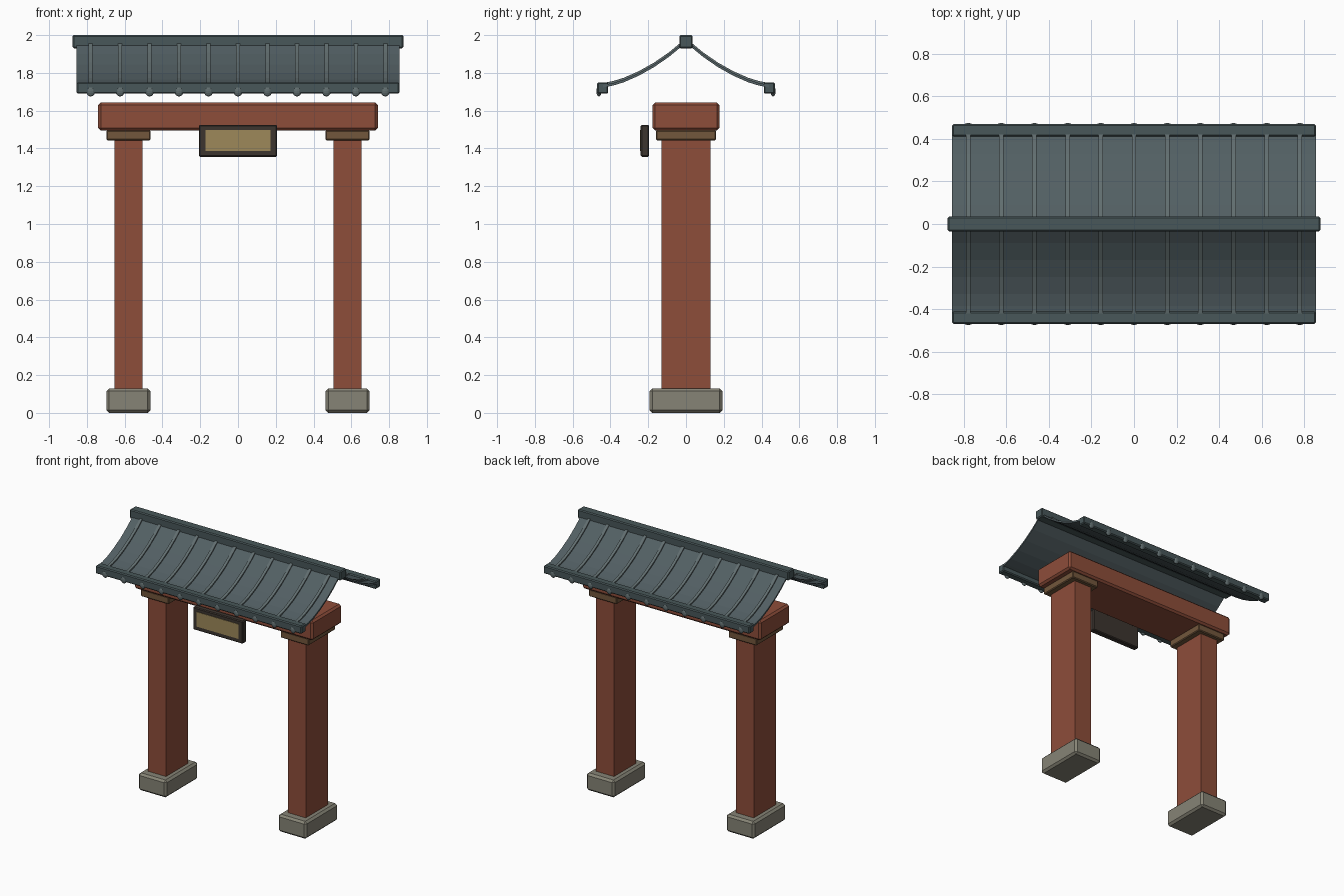
import bpy, bmesh
from mathutils import Matrix

if "Cube" in bpy.data.objects:
    bpy.data.objects.remove(bpy.data.objects["Cube"])


def material(name, r, g, b):
    m = bpy.data.materials.new(name)
    m.diffuse_color = (r, g, b, 1)
    m.use_nodes = True
    m.node_tree.nodes["Principled BSDF"].inputs["Base Color"].default_value = m.diffuse_color
    return m


RED = material("red_wood", 0.27, 0.075, 0.042)
STONE = material("stone", 0.24, 0.23, 0.18)
BROWN = material("bracket_wood", 0.17, 0.095, 0.045)
DARK = material("dark_wood", 0.045, 0.035, 0.028)
GOLD = material("gold_panel", 0.34, 0.25, 0.10)
TILE = material("roof_tile", 0.085, 0.115, 0.125)
TRIM = material("roof_trim", 0.065, 0.095, 0.10)
RIB = material("roof_rib", 0.12, 0.155, 0.16)


def finish(bm, name, mat):
    bmesh.ops.recalc_face_normals(bm, faces=bm.faces[:])
    me = bpy.data.meshes.new(name)
    bm.to_mesh(me)
    bm.free()
    me.materials.append(mat)
    ob = bpy.data.objects.new(name, me)
    bpy.context.collection.objects.link(ob)
    return ob


def box(name, x, y, z, mat, bevel=0.0):
    """Chamfered box from (min, max) ranges."""
    bm = bmesh.new()
    bmesh.ops.create_cube(bm, size=1)
    for v in bm.verts:
        v.co = [r[0] if c < 0 else r[1] for c, r in zip(v.co, (x, y, z))]
    if bevel:
        bmesh.ops.bevel(bm, geom=bm.edges[:], offset=bevel, segments=1, affect='EDGES')
    return finish(bm, name, mat)


def strip(name, xs, width, low, high, sign, mat):
    """Curved strips: the roof profile between two heights, extruded along x."""
    bm = bmesh.new()
    outline = [(y, z + high) for y, z in CURVE] + [(y, z + low) for y, z in reversed(CURVE)]
    n = len(CURVE)
    for x in xs:
        a, b = [[bm.verts.new((x + s * width / 2, sign * y, z)) for y, z in outline] for s in (-1, 1)]
        m = len(outline)
        for i in range(m):
            j = (i + 1) % m
            bm.faces.new((a[i], a[j], b[j], b[i]))
        for i in range(n - 1):
            for r in (a, b):
                bm.faces.new((r[i], r[i + 1], r[m - 2 - i], r[m - 1 - i]))
    return finish(bm, name, mat)


# Posts with stone bases and brackets
for side, cx in (("left", -0.58), ("right", 0.58)):
    box(side + "_base", (cx - 0.117, cx + 0.117), (-0.193, 0.193), (0, 0.13), STONE, 0.015)
    box(side + "_post", (cx - 0.074, cx + 0.074), (-0.13, 0.13), (0.12, 1.46), RED)
    box(side + "_bracket", (cx - 0.117, cx + 0.117), (-0.16, 0.16), (1.443, 1.497), BROWN, 0.006)

# Cross beam
box("cross_beam", (-0.74, 0.74), (-0.177, 0.177), (1.495, 1.643), RED, 0.014)

# Hanging sign: frame and blank panel
box("sign_frame", (-0.207, 0.207), (-0.24, -0.195), (1.356, 1.525), DARK, 0.006)
box("sign_panel", (-0.173, 0.173), (-0.243, -0.22), (1.387, 1.497), GOLD)

# Roof: curved slopes, ribs, eaves and round tile ends
CURVE = [(0.015, 1.955), (0.09, 1.893), (0.17, 1.838), (0.25, 1.793),
         (0.33, 1.758), (0.385, 1.741), (0.44, 1.730)]
RIB_X = [-0.78 + 0.156 * i for i in range(11)]
for side, s in (("front", -1), ("back", 1)):
    strip(side + "_roof_slope", [0], 1.71, -0.008, 0.006, s, TILE)
    strip(side + "_roof_ribs", RIB_X, 0.021, 0.0, 0.016, s, RIB)
    box(side + "_eave", (-0.855, 0.855), tuple(sorted((s * 0.412, s * 0.470))),
        (1.69, 1.75), TRIM, 0.007)
    bm = bmesh.new()
    for x in RIB_X:
        bmesh.ops.create_uvsphere(
            bm, u_segments=12, v_segments=8, radius=1,
            matrix=Matrix.Translation((x, s * 0.461, 1.703)) @ Matrix.Diagonal((0.024, 0.014, 0.028, 1)))
    finish(bm, side + "_tile_ends", RIB)

# Ridge
box("roof_ridge", (-0.876, 0.876), (-0.035, 0.035), (1.93, 2.0), TRIM, 0.007)
